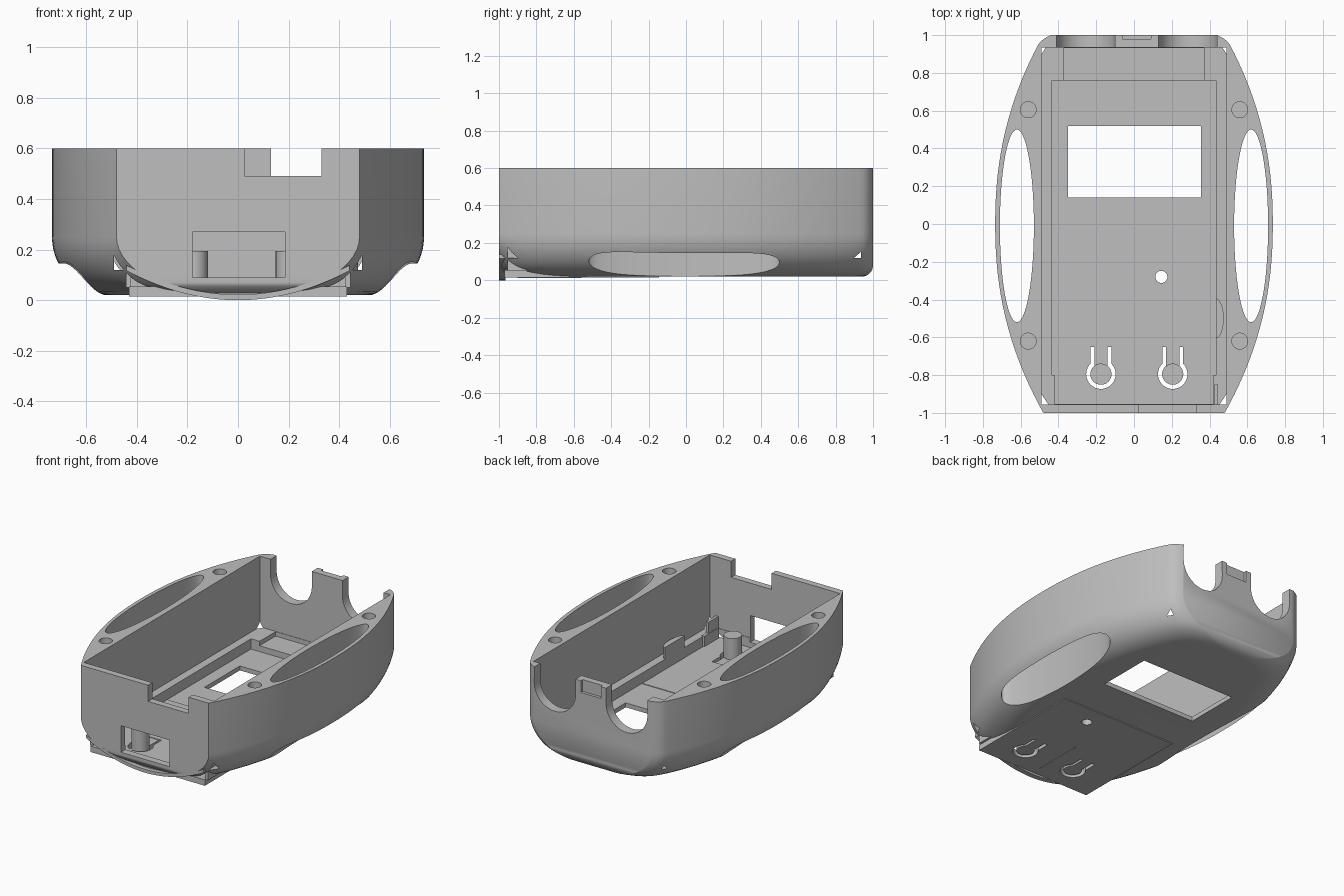
import bpy, bmesh, math
from mathutils import Matrix

if "Cube" in bpy.data.objects:
    bpy.data.objects.remove(bpy.data.objects["Cube"])

grey = bpy.data.materials.new("plastic grey")
grey.use_nodes = True
COLOUR = (0.52, 0.52, 0.52, 1)
grey.diffuse_color = COLOUR
grey.node_tree.nodes["Principled BSDF"].inputs["Base Color"].default_value = COLOUR


def finish(bm, name):
    bmesh.ops.recalc_face_normals(bm, faces=bm.faces)
    mesh = bpy.data.meshes.new(name)
    bm.to_mesh(mesh)
    bm.free()
    mesh.materials.append(grey)
    ob = bpy.data.objects.new(name, mesh)
    bpy.context.collection.objects.link(ob)
    return ob


def box(name, x0, x1, y0, y1, z0, z1):
    bm = bmesh.new()
    bmesh.ops.create_cube(bm, size=1)
    for v in bm.verts:
        v.co.x = x1 if v.co.x > 0 else x0
        v.co.y = y1 if v.co.y > 0 else y0
        v.co.z = z1 if v.co.z > 0 else z0
    return finish(bm, name)


def pillar(name, x, y, z0, z1, rx, ry=None, segs=48):
    bm = bmesh.new()
    bmesh.ops.create_cone(bm, cap_ends=True, segments=segs, radius1=1, radius2=1, depth=1)
    bmesh.ops.transform(bm, verts=bm.verts, matrix=Matrix.Translation((x, y, (z0 + z1) / 2))
                        @ Matrix.Diagonal((rx, ry or rx, z1 - z0, 1)))
    return finish(bm, name)


def cut(target, tool):
    mod = target.modifiers.new("cut", "BOOLEAN")
    mod.operation, mod.solver, mod.object = "DIFFERENCE", "EXACT", tool
    bpy.context.view_layer.objects.active = target
    bpy.ops.object.modifier_apply(modifier=mod.name)
    bpy.data.objects.remove(tool)


def smooth(ob):
    bpy.ops.object.select_all(action="DESELECT")
    ob.select_set(True)
    bpy.context.view_layer.objects.active = ob
    bpy.ops.object.shade_smooth_by_angle(angle=math.radians(30))


# Outer shell: bowed sides, flat ends, rounded belly
BASE, TOP, R, END_R = 0.02, 0.6, 0.23, 0.06


def ring(z):
    h = z - BASE
    f = 1 - math.sqrt(max(0, 1 - (1 - min(h / R, 1)) ** 2))
    y_end = 1 - END_R * (1 - math.sqrt(max(0, 1 - (1 - min(h / END_R, 1)) ** 2)))
    side = []
    for i in range(49):
        t = math.sin(math.pi / 2 * (i / 24 - 1))
        half = 0.48 + 0.255 * (1 - abs(t) ** 2.2)
        half -= f * (R + 0.2 * t ** 24)
        if t > 0.95:
            half -= (1 - f) * 0.04 * ((t - 0.95) / 0.05) ** 2
        side.append((half, t * y_end, z))
    return side + [(-x, y, z) for x, y, z in reversed(side)]


bm = bmesh.new()
levels = [BASE + R * (1 - math.cos(math.pi / 2 * i / 14)) for i in range(15)] + [TOP]
rings = [[bm.verts.new(p) for p in ring(z)] for z in levels]
for low, high in zip(rings, rings[1:]):
    for i in range(len(low)):
        j = (i + 1) % len(low)
        bm.faces.new((low[i], low[j], high[j], high[i]))
bm.faces.new(rings[0][::-1])
bm.faces.new(rings[-1])
case = finish(bm, "case")

# Inner cavity with stepped floor
cut(case, box("cut", -0.49, 0.49, -0.955, 0.935, 0.12, 1))
cut(case, box("cut", -0.435, 0.435, -0.952, 0.76, 0.05, 0.5))
cut(case, box("cut", -0.37, 0.37, 0.7, 0.932, 0.09, 0.45))

# Hand slots and screw holes on both sides
for s in (-1, 1):
    cut(case, pillar("cut", s * 0.62, -0.01, -1, 1, 0.09, 0.51, 96))
    for y in (-0.62, 0.605):
        cut(case, pillar("cut", s * 0.56, y, 0.3, 1, 0.042))

# Display window, front port and cable notch
cut(case, box("cut", -0.35, 0.355, 0.14, 0.52, -0.5, 0.3))
cut(case, box("cut", -0.18, 0.185, -1.1, -0.9, 0.09, 0.27))
cut(case, box("cut", 0.025, 0.33, -1.1, -0.9, 0.49, 1))

# U-shaped connector cut-outs in the back wall, and a thinned post between them
cut(case, box("cut", -0.06, 0.09, 0.98, 1.1, 0.52, 1))
for x in (-0.255, 0.285):
    cutter = pillar("cut", 0, 0, -0.2, 0.2, 0.155)
    for v in cutter.data.vertices:
        if v.co.y > 0.001:
            v.co.y += 0.2
    cutter.data.transform(Matrix.Translation((x, 1, 0.495)) @ Matrix.Rotation(math.pi / 2, 4, "X"))
    cut(case, cutter)

# Battery door closing the front part of the floor
door = box("battery_door", -0.43, 0.43, -0.97, -0.145, 0.014, 0.054)

# Button hole and keyhole gaps run through case and door
KEYS = ((-0.175, "right"), (0.205, "left"))
KEY_Y = -0.795
for part in (case, door):
    cut(part, pillar("cut", 0.145, -0.28, -0.5, 0.3, 0.032))
    for x, _ in KEYS:
        cut(part, pillar("cut", x, KEY_Y, -0.5, 0.3, 0.078))
        cut(part, box("cut", x - 0.055, x + 0.055, KEY_Y, -0.65, -0.4, 0.25))
smooth(case)

# Spring latches: tongue and post
for x, tag in KEYS:
    box("latch_tongue_" + tag, x - 0.035, x + 0.035, KEY_Y, -0.645, 0.018, 0.05)
    smooth(pillar("latch_post_" + tag, x, KEY_Y, 0.018, 0.195, 0.056))

# Centre rib under the door
box("door_centre_rib", -0.003, 0.003, -0.9, -0.56, 0.011, 0.02)

# Curved lip under the front edge
bm = bmesh.new()
xs = [0.44 * (i / 16 - 1) for i in range(33)]
loop = [(x, 0.6 * x * x) for x in xs] + [(x, 0.6 * x * x + 0.022) for x in reversed(xs)]
face = bm.faces.new([bm.verts.new((x, -1, z)) for x, z in loop])
grown = bmesh.ops.extrude_face_region(bm, geom=[face])["geom"]
bmesh.ops.translate(bm, vec=(0, 0.035, 0), verts=[g for g in grown if isinstance(g, bmesh.types.BMVert)])
smooth(finish(bm, "front_lip"))

# Inner clips and corner blocks
clip = pillar("side_clip", 0.435, -0.5, 0.05, 0.2, 0.04, 0.105)
cut(clip, box("cut", 0, 0.435, -1, 0, -1, 1))
smooth(clip)
for s, tag in ((-1, "right"), (1, "left")):
    box("corner_block_" + tag, s * 0.432 - 0.01, s * 0.432 + 0.01, -0.955, -0.8, 0.05, 0.125)
box("corner_clip", 0.425, 0.445, -0.955, -0.85, 0.05, 0.2)
